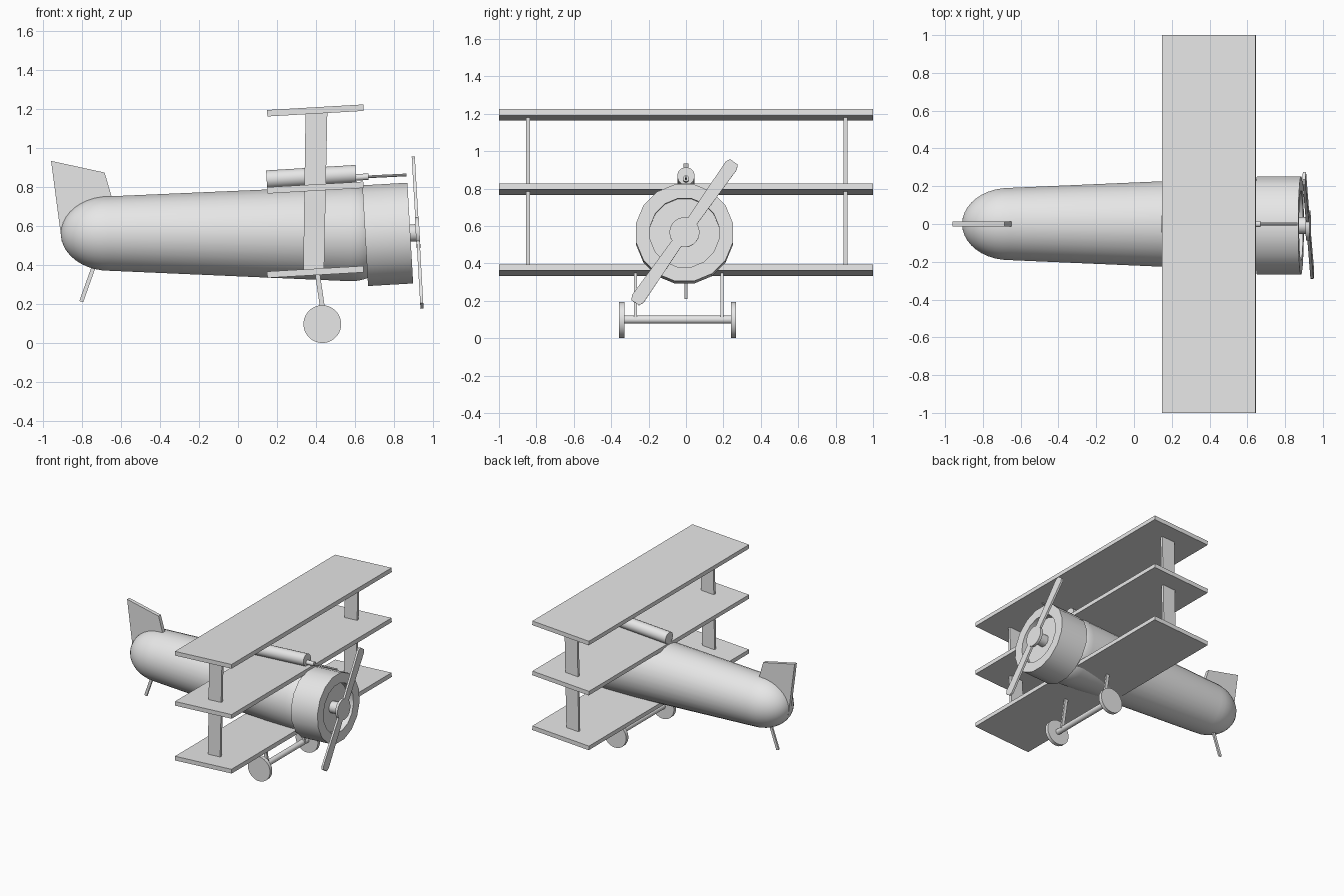
import bpy, bmesh, math
from mathutils import Vector, Matrix

cube = bpy.data.objects.get("Cube")
if cube:
    bpy.data.objects.remove(cube, do_unlink=True)

grey = bpy.data.materials.new("light grey")
grey.use_nodes = True
tone = (0.8, 0.8, 0.8, 1)
grey.diffuse_color = tone
grey.node_tree.nodes["Principled BSDF"].inputs["Base Color"].default_value = tone

PITCH = math.radians(-3.3)          # nose-up attitude
MID = -0.008                        # fuselage centre line


def finish(name, bm, smooth=False):
    bmesh.ops.recalc_face_normals(bm, faces=bm.faces)
    mesh = bpy.data.meshes.new(name)
    bm.to_mesh(mesh)
    bm.free()
    mesh.materials.append(grey)
    obj = bpy.data.objects.new(name, mesh)
    bpy.context.collection.objects.link(obj)
    if smooth:
        bpy.ops.object.select_all(action="DESELECT")
        obj.select_set(True)
        bpy.context.view_layer.objects.active = obj
        bpy.ops.object.shade_smooth_by_angle(angle=math.radians(35))
    return obj


def lathe(name, profile, origin, axis, sides):
    """Revolve (distance, radius) pairs around an axis; ends are capped."""
    bm = bmesh.new()
    turn = Vector(axis).to_track_quat("Z", "Y").to_matrix().to_4x4()
    place = Matrix.Translation(origin) @ turn
    rings = []
    for d, r in profile:
        ring = []
        for i in range(sides):
            a = math.tau * (i + 0.5) / sides
            ring.append(bm.verts.new(place @ Vector((r * math.cos(a), r * math.sin(a), d))))
        rings.append(ring)
    for low, high in zip(rings, rings[1:]):
        for i in range(sides):
            j = (i + 1) % sides
            bm.faces.new((low[i], low[j], high[j], high[i]))
    bm.faces.new(rings[0])
    bm.faces.new(rings[-1])
    return finish(name, bm, True)


def rod(name, start, end, radius, sides=16):
    span = Vector(end) - Vector(start)
    return lathe(name, [(0, radius), (span.length, radius)], start, span, sides)


def slab(name, outline, y, thick):
    """Extrude an (x, z) outline sideways."""
    bm = bmesh.new()
    face = bm.faces.new([bm.verts.new((x, y - thick / 2, z)) for x, z in outline])
    out = bmesh.ops.extrude_face_region(bm, geom=[face])
    moved = [v for v in out["geom"] if isinstance(v, bmesh.types.BMVert)]
    bmesh.ops.translate(bm, verts=moved, vec=(0, thick, 0))
    return finish(name, bm)


# Fuselage: long cone with a rounded tail and a softened front
tail = [(0.25 - 0.25 * math.cos(t), 0.192 * math.sin(t))
        for t in (math.pi / 2 * k / 10 for k in range(11))]
tail[0] = (0, 0.004)
body = tail + [(1.49, 0.246), (1.53, 0.243), (1.57, 0.232), (1.6, 0.21)]
lathe("fuselage", body, (-0.91, 0, 0.562), (1, 0, 0), 32)

# Engine cowl with a recessed front opening
nose = Vector((math.cos(PITCH), 0, -math.sin(PITCH)))
cowl_back = Vector((0.653, MID, 0.551))
lathe("engine_cowl", [(0, 0.2), (0, 0.264), (0.232, 0.264), (0.232, 0.187), (0.18, 0.187)],
      cowl_back, nose, 16)

# Propeller: shaft, round boss and two round-tipped blades
hub = cowl_back + nose * 0.27
rod("propeller_shaft", cowl_back + nose * 0.17, hub, 0.045)
rod("propeller_boss", hub - nose * 0.01, hub + nose * 0.01, 0.08, 24)
bm = bmesh.new()
side = [(-0.028, 0), (0.028, 0), (0.037, 0.435), (0.025, 0.46), (-0.025, 0.46), (-0.037, 0.435)]
for flip in (1, -1):
    face = bm.faces.new([bm.verts.new((-0.008, flip * y, flip * z)) for y, z in side])
    out = bmesh.ops.extrude_face_region(bm, geom=[face])
    bmesh.ops.translate(bm, vec=(0.016, 0, 0),
                        verts=[v for v in out["geom"] if isinstance(v, bmesh.types.BMVert)])
blades = finish("propeller_blades", bm)
blades.matrix_world = (Matrix.Translation(hub) @ Matrix.Rotation(PITCH, 4, "Y")
                       @ Matrix.Rotation(math.radians(-35), 4, "X"))

# Three stacked wings
for name, z in (("lower_wing", 0.365), ("middle_wing", 0.798), ("upper_wing", 1.194)):
    bm = bmesh.new()
    bmesh.ops.create_cube(bm, size=1)
    bmesh.ops.scale(bm, verts=bm.verts, vec=(0.495, 2, 0.033))
    wing = finish(name, bm)
    wing.location = (0.397, 0, z)
    wing.rotation_euler.y = PITCH

# Wing struts
for name, y in (("wing_strut_near", -0.845), ("wing_strut_far", 0.853)):
    slab(name, [(0.335, 0.365), (0.442, 0.37), (0.459, 1.195), (0.347, 1.19)], y, 0.02)

# Landing gear
for name, leg, wheel in (("near", -0.27, -0.343), ("far", 0.192, 0.254)):
    slab("gear_leg_" + name, [(0.395, 0.36), (0.42, 0.36), (0.458, 0.1), (0.433, 0.1)], leg, 0.015)
    rod("wheel_" + name, (0.433, wheel - 0.014, 0.097), (0.433, wheel + 0.014, 0.097), 0.097, 32)
rod("axle", (0.433, -0.335, 0.1), (0.433, 0.245, 0.1), 0.022)

# Gun on top of the fuselage
rod("gun_body", (0.147, 0, 0.84), (0.605, 0, 0.868), 0.047)
rod("gun_sleeve", (0.6, 0, 0.85), (0.67, 0, 0.854), 0.017)
rod("gun_barrel", (0.66, 0, 0.853), (0.865, 0, 0.863), 0.007, 10)

# Tail fin and skid
slab("tail_fin", [(-0.96, 0.935), (-0.905, 0.52), (-0.6, 0.6), (-0.65, 0.755), (-0.685, 0.875)], 0, 0.029)
slab("tail_skid", [(-0.815, 0.215), (-0.795, 0.209), (-0.72, 0.42), (-0.742, 0.42)], 0, 0.014)
